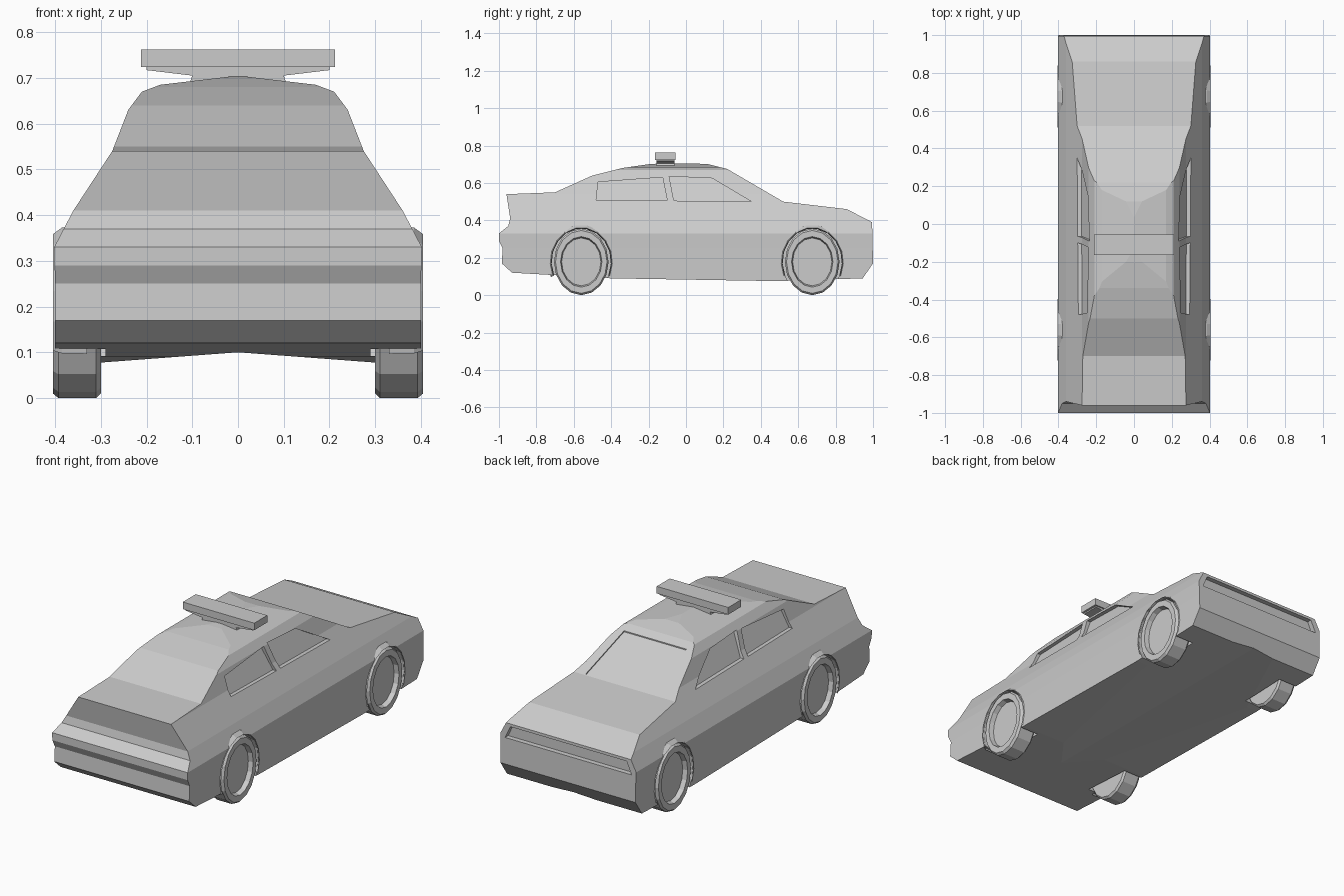
import bpy, bmesh
from math import sin, cos, radians

if "Cube" in bpy.data.objects:
    bpy.data.objects.remove(bpy.data.objects["Cube"])


def finish(name, bm):
    bmesh.ops.remove_doubles(bm, verts=bm.verts, dist=1e-5)
    bmesh.ops.recalc_face_normals(bm, faces=bm.faces)
    me = bpy.data.meshes.new(name)
    bm.to_mesh(me)
    bm.free()
    ob = bpy.data.objects.new(name, me)
    bpy.context.collection.objects.link(ob)
    return ob


def loft(name, rings, closed=True, caps=True):
    """Skin a list of point rings; optionally cap both ends."""
    bm = bmesh.new()
    vs = [[bm.verts.new(p) for p in r] for r in rings]
    n = len(rings[0])
    for a, b in zip(vs, vs[1:]):
        for i in range(n if closed else n - 1):
            j = (i + 1) % n
            bm.faces.new((a[i], a[j], b[j], b[i]))
    if caps:
        bm.faces.new(vs[0])
        bm.faces.new(vs[-1])
    return finish(name, bm)


def ellipse_rings(profile, side, cy, squash, steps, a0=0, a1=360):
    """Turn an (x, radius) profile about a wheel axle, squashed along y."""
    full = a1 - a0 == 360
    angles = [radians(a0 + (a1 - a0) * i / (steps if full else steps - 1)) for i in range(steps)]
    return [[(side * x, cy + r * squash * cos(a), 0.178 + r * sin(a)) for a in angles]
            for x, r in profile]


def boolean(ob, cutter, op='DIFFERENCE'):
    m = ob.modifiers.new("cut", 'BOOLEAN')
    m.operation, m.solver, m.object = op, 'EXACT', cutter
    bpy.context.view_layer.objects.active = ob
    bpy.ops.object.modifier_apply(modifier=m.name)
    bpy.data.objects.remove(cutter)


# Body: side silhouette intersected with the end-on cross-section
side_profile = [(-.96, .54), (-.70, .55), (-.50, .64), (-.34, .68), (-.20, .70), (-.1, .707),
                (.0, .707), (.12, .70), (.22, .675), (.52, .50), (.86, .46), (.995, .39),
                (1.0, .17), (.945, .09), (.5, .075), (-.4, .09), (-.93, .12), (-.985, .17),
                (-.98, .25), (-1.0, .29), (-1.0, .33), (-.95, .37), (-.94, .41)]
half = [(.40, .07), (.40, .25), (.402, .33), (.36, .41), (.275, .54),
        (.24, .63), (.21, .67), (.17, .685)]
section = [(0, .10)] + half + [(0, .705)] + [(-x, z) for x, z in reversed(half)]

body = loft("body", [[(x, y, z) for y, z in side_profile] for x in (-.6, .6)])
boolean(body, loft("section", [[(x, y, z) for x, z in section] for y in (-1.2, 1.2)]), 'INTERSECT')

# Recessed side windows
rear_window = [(-.48, .51), (-.10, .505), (-.125, .63), (-.47, .605)]
front_window = [(-.065, .505), (.35, .50), (.14, .625), (-.09, .635)]
for s in (1, -1):
    for window in (rear_window, front_window):
        inner = [(s * (.277 - .47 * (z - .505)), y, z) for y, z in window]
        outer = [(s * .6, y, z) for y, z in window]
        boolean(body, loft("window_cutter", [inner, outer]))

# Shallow windscreen recess
screen = [(-.235, .515), (.235, .515), (.185, .26), (-.185, .26)]
base = [(x, y, .669 - .583 * (y - .22)) for x, y in screen]
boolean(body, loft("screen_cutter", [base, [(x, y, z + .2) for x, y, z in base]]))

# Recessed nose panel
panel = [(-.375, .31), (.375, .31), (.345, .375), (-.345, .375)]
boolean(body, loft("panel_cutter", [[(x, y, z) for x, z in panel] for y in (.97, 1.1)]))

# Wheels, wheel wells and arch flares
tyre = [(.30, 0), (.30, .168), (.31, .178), (.393, .178), (.405, .168),
        (.405, .135), (.38, .128), (.38, 0)]
flare = [(.33, .20), (.385, .198), (.405, .183), (.36, .178), (.33, .19)]
for end, cy in (("rear", -.56), ("front", .675)):
    for label, s in (("right", 1), ("left", -1)):
        well = ellipse_rings([(.29, .182), (.6, .182)], s, cy, .88, 20)
        boolean(body, loft("well_cutter", well))
        loft(f"{end}_{label}_wheel", ellipse_rings(tyre, s, cy, .82, 16), caps=False)
        loft(f"{end}_{label}_arch",
             ellipse_rings(flare, s, cy, .89, 12, -24, 204), closed=False, caps=False)

# Roof light bar on a tapered mount
mount = [(-.105, .69), (.105, .69), (.10, .705), (.20, .717), (.20, .726),
         (-.20, .726), (-.20, .717), (-.10, .705)]
loft("light_bar_mount", [[(x, y, z) for x, z in mount] for y in (-.158, -.062)])
bar = [(-.212, .724), (.212, .724), (.212, .762), (-.212, .762)]
loft("light_bar", [[(x, y, z) for x, z in bar] for y in (-.165, -.055)])
